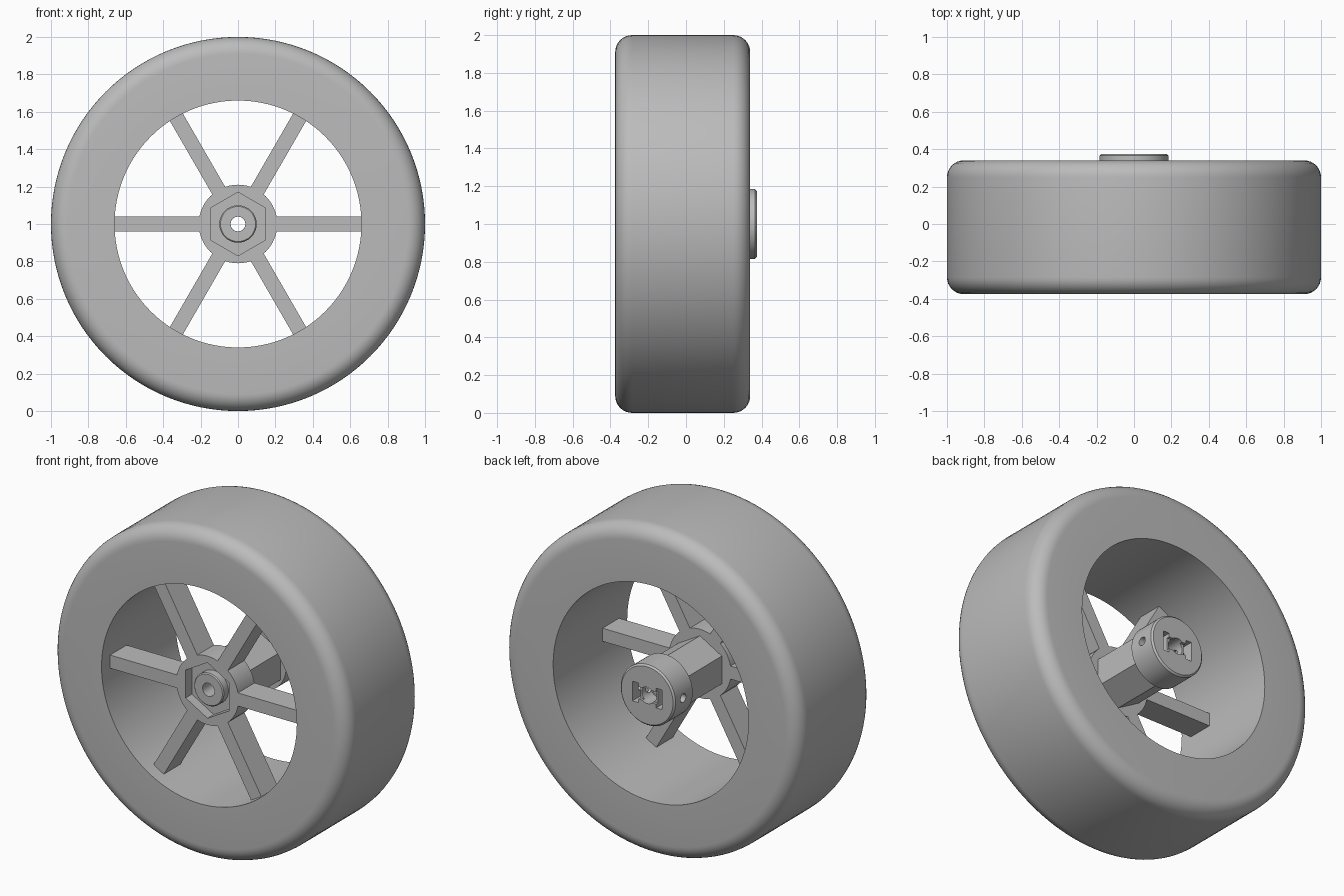
import bpy, bmesh
from math import pi, sin, cos, radians
from mathutils import Matrix

cube = bpy.data.objects.get("Cube")
if cube:
    bpy.data.objects.remove(cube, do_unlink=True)

AXLE = Matrix.Translation((0, 0, 1))
grey = bpy.data.materials.new("plain grey")
grey.use_nodes = True
grey.diffuse_color = (0.5, 0.5, 0.5, 1)
grey.node_tree.nodes["Principled BSDF"].inputs["Base Color"].default_value = (0.5, 0.5, 0.5, 1)


def finish(name, bm):
    """Turn a bmesh built around the origin into an object on the axle."""
    bmesh.ops.recalc_face_normals(bm, faces=bm.faces)
    bm.transform(AXLE)
    mesh = bpy.data.meshes.new(name)
    bm.to_mesh(mesh)
    bm.free()
    mesh.materials.append(grey)
    obj = bpy.data.objects.new(name, mesh)
    bpy.context.collection.objects.link(obj)
    return obj


def activate(obj):
    bpy.ops.object.select_all(action='DESELECT')
    obj.select_set(True)
    bpy.context.view_layer.objects.active = obj


def smooth(obj):
    activate(obj)
    bpy.ops.object.shade_smooth_by_angle(angle=radians(25))


def lathe(name, profile, steps=128):
    """Revolve a closed (radius, y) profile around the y axis."""
    bm = bmesh.new()
    rings = []
    for i in range(steps):
        a = 2 * pi * i / steps
        rings.append([bm.verts.new((r * cos(a), y, r * sin(a))) for r, y in profile])
    n = len(profile)
    for i in range(steps):
        p, q = rings[i], rings[(i + 1) % steps]
        for j in range(n):
            k = (j + 1) % n
            bm.faces.new((p[j], p[k], q[k], q[j]))
    return finish(name, bm)


def prism(name, radius, y0, y1, sides, along_x=False):
    """Regular prism along y, or along x centred at y0 with length y1."""
    bm = bmesh.new()
    depth = y1 if along_x else y1 - y0
    bmesh.ops.create_cone(bm, cap_ends=True, segments=sides,
                          radius1=radius, radius2=radius, depth=depth)
    if along_x:
        bm.transform(Matrix.Translation((0, y0, 0)) @ Matrix.Rotation(pi / 2, 4, 'Y'))
    else:
        bm.transform(Matrix.Translation((0, (y0 + y1) / 2, 0)) @ Matrix.Rotation(pi / 2, 4, 'X'))
    return finish(name, bm)


def add_box(bm, center, size, turn=Matrix()):
    m = turn @ Matrix.Translation(center) @ Matrix.Diagonal((*size, 1))
    bmesh.ops.create_cube(bm, size=1, matrix=m)


def box(name, center, size):
    bm = bmesh.new()
    add_box(bm, center, size)
    return finish(name, bm)


def cut(target, *cutters):
    for cutter in cutters:
        cutter.hide_render = True
        activate(target)
        mod = target.modifiers.new("cut", 'BOOLEAN')
        mod.operation = 'DIFFERENCE'
        mod.solver = 'EXACT'
        mod.object = cutter
        bpy.ops.object.modifier_apply(modifier=mod.name)
        bpy.data.objects.remove(cutter, do_unlink=True)


# Tyre: wide band with rounded shoulders and a straight inner wall
FRONT, BACK, INNER, ROUND = -0.375, 0.34, 0.66, 0.09
profile = [(INNER, FRONT)]
for yc, start in ((FRONT + ROUND, -90), (BACK - ROUND, 0)):
    for i in range(9):
        a = radians(start + 90 * i / 8)
        profile.append((1 - ROUND + ROUND * cos(a), yc + ROUND * sin(a)))
profile.append((INNER, BACK))
smooth(lathe("tyre", profile))

# Spokes: six square bars between hub and tyre
HUB_FRONT, HUB_BACK = -0.295, -0.135
bm = bmesh.new()
for i in range(6):
    add_box(bm, (0.43, (HUB_FRONT + HUB_BACK) / 2, 0),
            (0.465, HUB_BACK - HUB_FRONT, 0.08), Matrix.Rotation(i * pi / 3, 4, 'Y'))
finish("spokes", bm)

# Hub: round collar with a hexagonal socket
hub = prism("hub", 0.21, HUB_FRONT, HUB_BACK, 64)
cut(hub, prism("socket_cutter", 0.17, -0.5, 0.5, 6))
smooth(hub)

# Hexagonal shaft in the socket, drilled through
shaft = prism("hex_shaft", 0.17, -0.235, 0.2, 6)
cut(shaft, prism("bore_cutter", 0.04, -0.5, 0.5, 32))
smooth(shaft)

# Round boss on the shaft's front end
smooth(lathe("front_boss", [(0.04, -0.23), (0.04, -0.285), (0.094, -0.285),
                            (0.1, -0.279), (0.1, -0.23)], 48))

# Round coupling on the back end: chamfered rim, slots, bore and cross hole
coupling = lathe("rear_coupling", [(0.04, 0.2), (0.185, 0.2), (0.185, 0.365),
                                   (0.175, 0.375), (0.04, 0.375)], 64)
cut(coupling,
    box("recess_cutter", (0, 0.38, 0), (0.16, 0.05, 0.075)),
    *[box("slot_cutter", (s * 0.08, 0.35, 0), (0.04, 0.16, 0.12)) for s in (-1, 1)],
    prism("bore_cutter", 0.05, 0.27, 0.5, 32),
    prism("cross_hole_cutter", 0.026, 0.29, 0.6, 24, along_x=True))
smooth(coupling)
